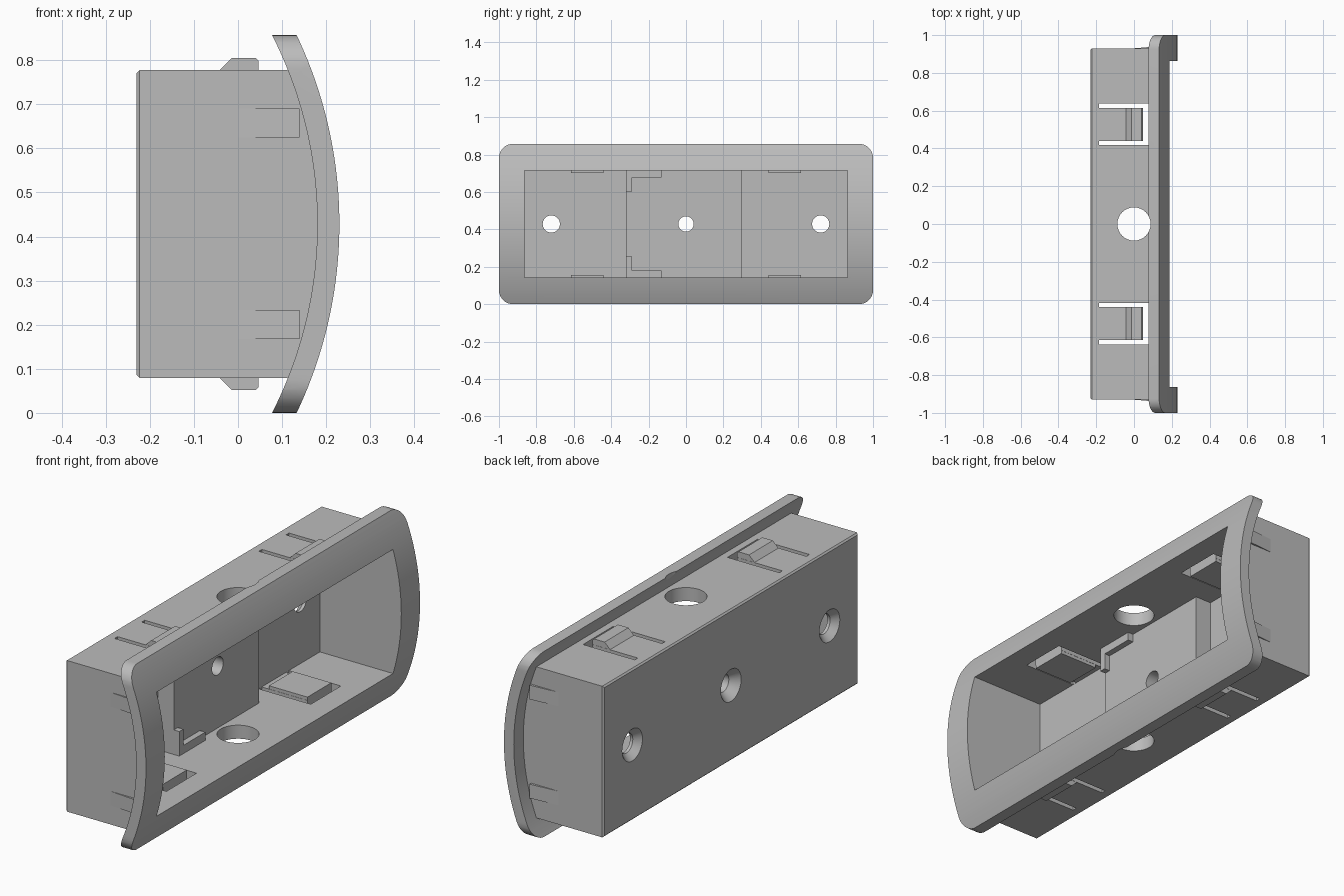
import bpy, bmesh, math
from mathutils import Vector

if "Cube" in bpy.data.objects:
    bpy.data.objects.remove(bpy.data.objects["Cube"])

grey = bpy.data.materials.new("plain_grey")
grey.use_nodes = True
COLOUR = (0.5, 0.5, 0.5, 1)
grey.diffuse_color = COLOUR
grey.node_tree.nodes["Principled BSDF"].inputs["Base Color"].default_value = COLOUR

MID = 0.4285           # height of the centre line
ARC_X = -0.765         # centre of the curved face
R_OUT, R_IN = 0.995, 0.945


def finish(bm, name):
    bmesh.ops.recalc_face_normals(bm, faces=bm.faces)
    mesh = bpy.data.meshes.new(name)
    bm.to_mesh(mesh)
    bm.free()
    mesh.materials.append(grey)
    ob = bpy.data.objects.new(name, mesh)
    bpy.context.collection.objects.link(ob)
    return ob


def prism(name, points, offset):
    """Extrude a closed loop of 3D points along an offset."""
    bm = bmesh.new()
    face = bm.faces.new([bm.verts.new(p) for p in points])
    new = bmesh.ops.extrude_face_region(bm, geom=[face])["geom"]
    bmesh.ops.translate(bm, vec=offset, verts=[v for v in new if isinstance(v, bmesh.types.BMVert)])
    return finish(bm, name)


def xz_prism(name, profile, y0, y1):
    return prism(name, [(x, y0, z) for x, z in profile], Vector((0, y1 - y0, 0)))


def box(name, x0, x1, y0, y1, z0, z1):
    return xz_prism(name, [(x0, z0), (x1, z0), (x1, z1), (x0, z1)], y0, y1)


def lathe_x(name, rings, y, segments=40):
    """Round cutter along x from (x, radius) rings."""
    bm = bmesh.new()
    loops = [[bm.verts.new((x, y + r * math.cos(t), MID + r * math.sin(t)))
              for t in (math.tau * i / segments for i in range(segments))] for x, r in rings]
    for a, b in zip(loops, loops[1:]):
        for i in range(segments):
            j = (i + 1) % segments
            bm.faces.new((a[i], a[j], b[j], b[i]))
    bm.faces.new(loops[0])
    bm.faces.new(loops[-1])
    return finish(bm, name)


def combine(target, tool, operation, keep=False):
    mod = target.modifiers.new("boolean", "BOOLEAN")
    mod.operation, mod.object, mod.solver = operation, tool, "EXACT"
    bpy.context.view_layer.objects.active = target
    bpy.ops.object.modifier_apply(modifier=mod.name)
    if not keep:
        bpy.data.objects.remove(tool)


def arc(radius, half, count=48):
    """Points of the curved face from bottom to top."""
    heights = [half * (2 * i / count - 1) for i in range(count + 1)]
    return [(ARC_X + math.sqrt(radius ** 2 - h * h), MID + h) for h in heights]


def flip(profile):
    return [(x, 2 * MID - z) for x, z in profile]


# Curved flange trimmed to a rounded rectangle
housing = xz_prism("housing", arc(R_OUT, 0.45) + arc(R_IN, 0.45)[::-1], -1.1, 1.1)
outline = []
RADIUS = 0.075
for k, (sy, sz) in enumerate([(1, 1), (-1, 1), (-1, -1), (1, -1)]):
    for i in range(11):
        t = math.pi / 2 * (k + i / 10)
        outline.append((-0.1, sy * (1 - RADIUS) + RADIUS * math.cos(t),
                        MID + sz * (MID - RADIUS) + RADIUS * math.sin(t)))
combine(housing, prism("trim", outline, Vector((0.5, 0, 0))), "INTERSECT")

# Box behind the flange, with a fine chamfer round its back
HALF = 0.349
shell = xz_prism("shell", [(-0.23, MID - HALF)] + arc(0.965, HALF) + [(-0.23, MID + HALF)], -0.93, 0.93)
bm = bmesh.new()
bm.from_mesh(shell.data)
rim = [e for e in bm.edges if all(v.co.x < -0.22 for v in e.verts)]
bmesh.ops.bevel(bm, geom=rim, offset=0.007, segments=1, affect="EDGES")
bm.to_mesh(shell.data)
bm.free()
combine(housing, shell, "UNION")

# Open cavity
FLOOR, LOW, HIGH = -0.186, 0.142, 0.715
combine(housing, box("cavity", FLOOR, 0.4, -0.863, 0.863, LOW, HIGH), "DIFFERENCE")

# Cable hole through top and bottom walls
ring = [(0.088 * math.cos(math.tau * i / 48), 0.088 * math.sin(math.tau * i / 48), -0.1) for i in range(48)]
combine(housing, prism("cable_hole", ring, Vector((0, 0, 1.2))), "DIFFERENCE")

# U-shaped slots that free the snap arms
for side in (-1, 1):
    mid_y = side * 0.527
    for z0, z1 in ((0.05, 0.2), (0.65, 0.8)):
        for y in (mid_y - 0.099, mid_y + 0.099):
            combine(housing, box("slot", -0.185, 0.08, y - 0.011, y + 0.011, z0, z1), "DIFFERENCE")
        combine(housing, box("end_slot", 0.047, 0.08, mid_y - 0.1, mid_y + 0.1, z0, z1), "DIFFERENCE")

# Raised platform in the cavity
platform = box("platform", FLOOR - 0.01, -0.104, -0.32, 0.30, LOW - 0.003, HIGH + 0.003)

# Screw holes, countersunk from the back
for y in (-0.72, 0.72):
    combine(housing, lathe_x("screw_hole", [(-0.24, 0.074), (-0.23, 0.074), (-0.2, 0.046), (-0.1, 0.046)], y),
            "DIFFERENCE")
middle = lathe_x("middle_hole", [(-0.24, 0.074), (-0.23, 0.074), (-0.19, 0.041), (0.0, 0.041)], 0)
combine(platform, middle, "DIFFERENCE", keep=True)
combine(housing, middle, "DIFFERENCE")

parts = [housing, platform]

# Snap arms: hooked outside, thickened inside
pad = [(-0.15, 0.73), (-0.15, 0.7), (0.047, 0.7), (0.047, 0.77), (-0.04, 0.77)]
hook = [(-0.042, 0.77), (-0.042, 0.7775), (-0.014, 0.805), (0.04, 0.805), (0.047, 0.798), (0.047, 0.77)]
for side, word in ((-1, "right"), (1, "left")):
    y0, y1 = side * 0.527 - 0.087, side * 0.527 + 0.087
    for level, shape in (("top", lambda p: p), ("bottom", flip)):
        parts.append(xz_prism(f"{level}_{word}_snap_pad", shape(pad), y0, y1))
        parts.append(xz_prism(f"{level}_{word}_snap_hook", shape(hook), y0, y1))

# L-shaped retaining lips on the platform
lip = [(-0.32, 0.255), (-0.29, 0.255), (-0.29, 0.18), (-0.13, 0.18), (-0.13, LOW - 0.003), (-0.32, LOW - 0.003)]
for level, shape in (("bottom", lambda p: p), ("top", flip)):
    points = [(-0.11, y, z) for y, z in shape(lip)]
    parts.append(prism(f"{level}_lip", points, Vector((0.034, 0, 0))))

# Slim wedges on the end walls, rising towards the flange
for side, word in ((-1, "right"), (1, "left")):
    for level, z in (("lower", 0.168), ("upper", 0.625)):
        wedge = [(0, side * 0.93, z), (0.14, side * 0.942, z), (0.14, side * 0.92, z), (0, side * 0.92, z)]
        parts.append(prism(f"{level}_{word}_wedge", wedge, Vector((0, 0, 0.065))))

# Smooth curved faces, keep crisp edges
bpy.ops.object.select_all(action="DESELECT")
for part in parts:
    part.select_set(True)
bpy.context.view_layer.objects.active = housing
bpy.ops.object.shade_smooth_by_angle(angle=math.radians(25))
